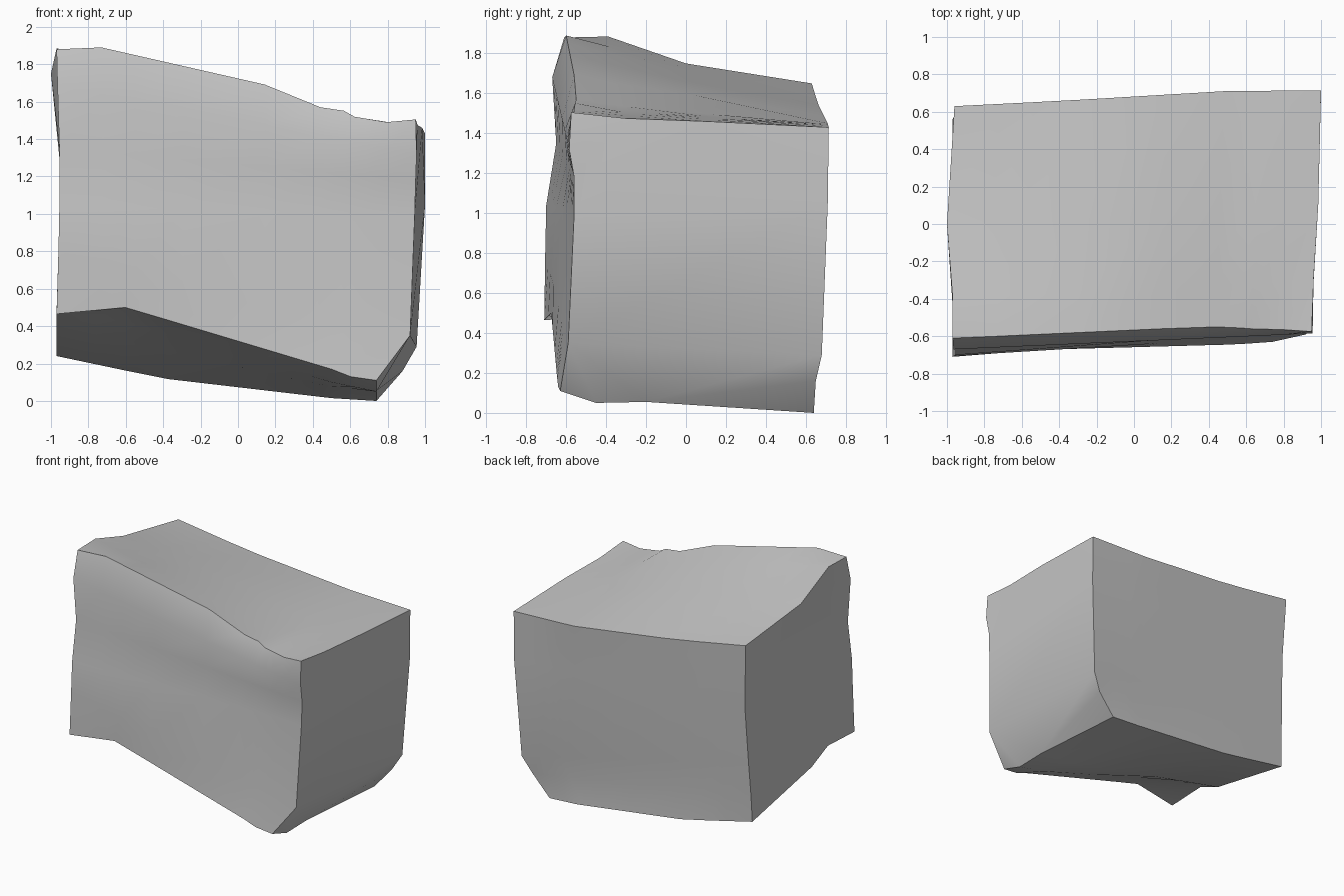
import bpy
import bmesh
import math

# Remove the default cube
default_cube = bpy.data.objects.get("Cube")
if default_cube:
    bpy.data.objects.remove(default_cube, do_unlink=True)

# One plain stone colour
stone = bpy.data.materials.new("stone_grey")
stone_colour = (0.57, 0.57, 0.57, 1.0)
stone.diffuse_color = stone_colour
stone.use_nodes = True
for node in stone.node_tree.nodes:
    if node.type == 'BSDF_PRINCIPLED':
        node.inputs["Base Color"].default_value = stone_colour
        node.inputs["Roughness"].default_value = 0.9


def interpolate(points, x):
    """Position at x along a polyline of (x, y, z) points."""
    for a, b in zip(points, points[1:]):
        if x <= b[0] + 1e-6:
            t = (x - a[0]) / (b[0] - a[0])
            return tuple(p + (q - p) * t for p, q in zip(a, b))
    return points[-1]


# Positions of the cross-sections along each edge line
stations = (0, .125, .215, .35, .58, .735, .8, .83, .86, .92, 1)


def edge_line(*points):
    """Sample one lengthwise edge of the block at every station."""
    start, length = points[0][0], points[-1][0] - points[0][0]
    return [interpolate(points, start + length * u) for u in stations]


# Lengthwise edges of each side, in order around the block
front = {
    "front_bottom": edge_line((-.97, -.71, .465), (-.6, -.675, .5), (.5, -.645, .17), (.6, -.64, .13), (.74, -.63, .11)),
    "front_low": edge_line((-.96, -.705, .8), (.92, -.59, .35)),
    "front_middle": edge_line((-.955, -.7, 1.04), (.945, -.56, 1)),
    "front_high": edge_line((-.955, -.65, 1.35), (.95, -.56, 1.18)),
    "front_upper": edge_line((-.965, -.67, 1.68), (.955, -.585, 1.32)),
    "front_top": edge_line((-.97, -.61, 1.88), (-.73, -.6, 1.89), (.15, -.56, 1.69), (.44, -.55, 1.57), (.56, -.555, 1.555), (.62, -.56, 1.52), (.8, -.565, 1.49), (.95, -.575, 1.505)),
}
top = {
    "top_front": edge_line((-.97, -.39, 1.885), (.15, -.36, 1.65), (.5, -.33, 1.52), (.96, -.3, 1.475)),
    "top_middle": edge_line((-1, 0, 1.75), (.15, .05, 1.59), (.48, .07, 1.495), (.985, .1, 1.46)),
}
back = {
    "back_top": edge_line((-.96, .63, 1.65), (-.36, .66, 1.55), (.48, .71, 1.45), (1, .715, 1.43)),
    "back_middle": edge_line((-.94, .61, 1.15), (1, .71, 1.05)),
    "back_low": edge_line((-.955, .585, .7), (.955, .68, .29)),
    "back_lower": edge_line((-.965, .57, .45), (.88, .65, .16)),
    "back_bottom": edge_line((-.97, .56, .24), (-.4, .6, .12), (.5, .64, .015), (.74, .64, 0)),
}
bottom = {
    "bottom_middle": edge_line((-.97, -.18, .39), (.5, -.2, .075), (.74, -.2, .055)),
    "bottom_front": edge_line((-.97, -.38, .48), (-.6, -.4, .42), (.5, -.45, .1), (.74, -.45, .05)),
}
edges = {**front, **top, **back, **bottom}

bm = bmesh.new()
lines = {name: [bm.verts.new(p) for p in line] for name, line in edges.items()}

# Long sides: skin neighbouring edge lines
ring = list(lines.values())
for near, far in zip(ring, ring[1:] + ring[:1]):
    for i in range(len(stations) - 1):
        bm.faces.new((near[i], near[i + 1], far[i + 1], far[i]))

# End faces: a bottom slope, a middle band and an upper band
bands = (
    ("front_bottom", "front_low", "back_low", "back_lower", "back_bottom", "bottom_middle", "bottom_front"),
    ("front_low", "front_middle", "back_middle", "back_low"),
    ("front_middle", "front_high", "front_upper", "front_top", "top_front", "top_middle", "back_top", "back_middle"),
)
for end in (0, -1):
    for band in bands:
        bm.faces.new([lines[name][end] for name in band])

bmesh.ops.recalc_face_normals(bm, faces=bm.faces)
bmesh.ops.triangulate(bm, faces=[f for f in bm.faces if len(f.verts) > 4])

# Stone block
mesh = bpy.data.meshes.new("stone_block")
bm.to_mesh(mesh)
bm.free()
mesh.materials.append(stone)
block = bpy.data.objects.new("stone_block", mesh)
bpy.context.collection.objects.link(block)

# Soft faces with sharp corners
bpy.ops.object.select_all(action='DESELECT')
block.select_set(True)
bpy.context.view_layer.objects.active = block
bpy.ops.object.shade_smooth_by_angle(angle=math.radians(35))
